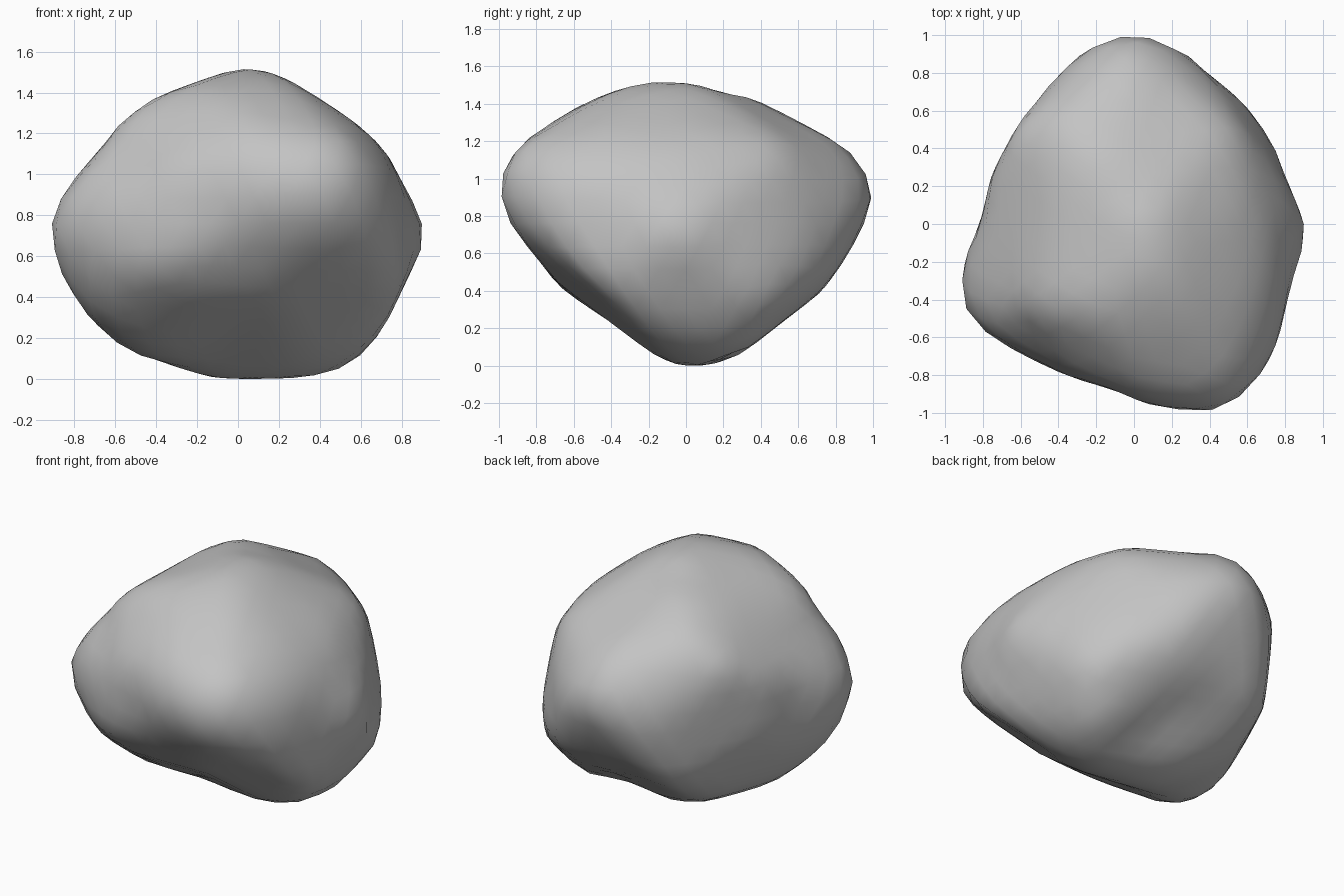
import bpy
import bmesh
from math import cos, radians, sin
from mathutils import Vector

default_cube = bpy.data.objects.get("Cube")
if default_cube:
    bpy.data.objects.remove(default_cube, do_unlink=True)

CORE = Vector((0, 0, .76))
SOFTNESS = 55
FULLNESS = 1.014

# Outline across x and z
front_outline = [
    (-.91, .67), (-.9, .82), (-.79, .98), (-.64, 1.15), (-.6, 1.24),
    (-.46, 1.35), (-.07, 1.49), (.05, 1.52), (.21, 1.48), (.59, 1.25),
    (.72, 1.11), (.91, .71), (.72, .28), (.63, .13), (.45, .02),
    (.25, 0), (-.1, 0), (-.4, .1), (-.5, .11), (-.64, .2),
    (-.73, .3), (-.84, .48)]

# Outline across y and z
side_outline = [
    (-1, .95), (-.96, .8), (-.84, .62), (-.66, .41), (-.2, .07),
    (-.05, 0), (.1, 0), (.3, .06), (.5, .23), (.72, .4),
    (.86, .6), (.95, .8), (1, .94), (.86, 1.2), (.36, 1.44),
    (.2, 1.45), (0, 1.52), (-.21, 1.52), (-.56, 1.4), (-.84, 1.27)]

# Outline across x and y
plan_outline = [
    (-.13, 1), (.09, 1), (.31, .88), (.42, .75), (.53, .7),
    (.65, .58), (.75, .4), (.8, .23), (.91, -.04), (.85, -.2),
    (.8, -.4), (.74, -.68), (.62, -.86), (.43, -.99), (.3, -.99),
    (.07, -.97), (-.12, -.87), (-.28, -.83), (-.55, -.7), (-.79, -.58),
    (-.91, -.47), (-.9, -.2), (-.8, 0), (-.75, .25), (-.6, .55),
    (-.44, .76), (-.31, .88)]

# Slanted outline, front corner tipped forward
front_corner_outline = [
    (-1.01, .01), (-.95, .17), (-.69, .44), (-.43, .59), (-.22, .72),
    (0, .8), (.16, .76), (.47, .7), (.63, .54), (.76, .34),
    (.8, .16), (.86, -.11), (.84, -.39), (.57, -.69), (.37, -.77),
    (.13, -.77), (-.2, -.61), (-.55, -.52), (-.83, -.34)]

# Slanted outline, back corner tipped forward
back_corner_outline = [
    (-.86, -.2), (-.76, .27), (-.51, .6), (-.24, .75), (.07, .83),
    (.42, .75), (.7, .49), (.76, .36), (.91, .2), (1.01, -.09),
    (.88, -.4), (.56, -.64), (.11, -.77), (-.09, -.76), (-.39, -.6),
    (-.56, -.62), (-.83, -.37)]

# Slanted outline, back corner tipped away
underside_outline = [
    (-1.04, .1), (-.94, .25), (-.72, .46), (-.35, .64), (-.05, .72),
    (.36, .68), (.57, .7), (.73, .49), (.82, .28), (.76, -.22),
    (.6, -.49), (.45, -.72), (.31, -.77), (.14, -.77), (-.3, -.62),
    (-.67, -.46), (-.94, -.22), (-1.04, -.08)]


def plane_axes(turn, tilt):
    """Across and up axes of a plane turned about z, then tilted."""
    turn, tilt = radians(turn), radians(tilt)
    across = Vector((cos(turn), sin(turn), 0))
    away = Vector((-sin(turn), cos(turn), 0))
    return across, Vector((0, 0, cos(tilt))) + away * sin(tilt)


def placed(outline, axes, origin=CORE):
    """Pair an outline, measured from the core, with its axes."""
    shift = Vector([origin.dot(axis) for axis in axes])
    return [Vector(point) - shift for point in outline], axes


level = Vector((0, 0, 0))
outlines = [
    placed(front_outline, plane_axes(0, 0)),
    placed(side_outline, plane_axes(90, 0)),
    placed(plan_outline, plane_axes(0, 90)),
    placed(front_corner_outline, plane_axes(35, 28), level),
    placed(back_corner_outline, plane_axes(215, 28), level),
    placed(underside_outline, plane_axes(140, -28), level),
]


def cross(first, second):
    return first.x * second.y - first.y * second.x


def reach(outline, ray):
    """Distance along a flat ray from the core to the outline."""
    if ray.length < .001:
        return 100
    best = 0
    for start, end in zip(outline, outline[1:] + outline[:1]):
        edge = end - start
        slope = cross(ray, edge)
        if abs(slope) < .000001:
            continue
        distance = cross(start, edge) / slope
        along = cross(start, ray) / slope
        if -.0001 <= along <= 1.0001:
            best = max(best, distance)
    return best or 100


# Broad sloping facet under the front
slope_normal = Vector((.22, -.63, -.73)).normalized()
slope_distance = .71

# Hollows and knobs: direction, height and tightness
features = [
    (Vector((-.02, -1, -.05)).normalized(), -.03, 25),
    (Vector((.91, -.04, -.05)).normalized(), .03, 60),
    (Vector((-.91, -.38, 0)).normalized(), .02, 50),
    (Vector((-.02, 1, .18)).normalized(), .02, 50),
    (Vector((.36, -.99, .19)).normalized(), .02, 50),
]


def rock_radius(direction):
    """Blend the outlines into one rounded boulder surface."""
    total = 0
    for outline, axes in outlines:
        ray = Vector([direction.dot(axis) for axis in axes])
        total += reach(outline, ray) ** -SOFTNESS
    radius = FULLNESS * total ** (-1 / SOFTNESS)

    facing = direction.dot(slope_normal)
    if facing > .2:
        radius = min(radius, slope_distance / facing)
    for centre, height, tightness in features:
        closeness = max(0, direction.dot(centre))
        radius += height * closeness ** tightness
    return radius


# Boulder body
mesh = bpy.data.meshes.new("boulder")
bm = bmesh.new()
bmesh.ops.create_icosphere(bm, subdivisions=4, radius=1)
for vert in bm.verts:
    direction = vert.co.normalized()
    vert.co = CORE + direction * rock_radius(direction)
bmesh.ops.smooth_vert(bm, verts=bm.verts[:], factor=.4,
                      use_axis_x=True, use_axis_y=True, use_axis_z=True)

# Rest the body on the floor
lowest = min(vert.co.z for vert in bm.verts)
bmesh.ops.translate(bm, verts=bm.verts[:], vec=(0, 0, -lowest))

for face in bm.faces:
    face.smooth = True
bm.to_mesh(mesh)
bm.free()

boulder = bpy.data.objects.new("boulder", mesh)
bpy.context.collection.objects.link(boulder)

# Plain grey stone
stone = bpy.data.materials.new("grey_stone")
stone.use_nodes = True
grey = (.55, .55, .55, 1)
stone.diffuse_color = grey
shader = stone.node_tree.nodes["Principled BSDF"]
shader.inputs["Base Color"].default_value = grey
shader.inputs["Roughness"].default_value = .9
mesh.materials.append(stone)
